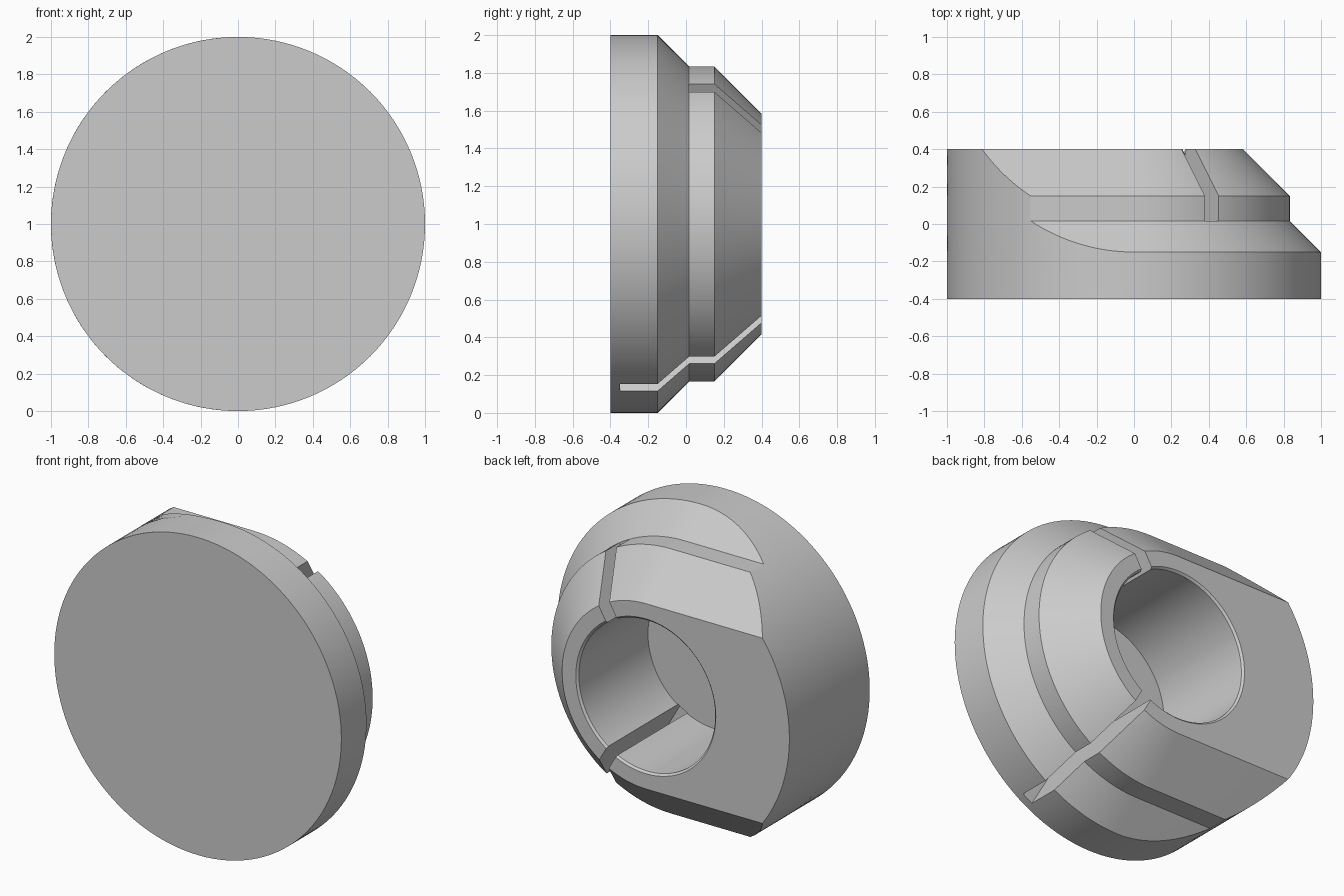
import bpy, bmesh, math
from mathutils import Matrix

cube = bpy.data.objects.get("Cube")
if cube:
    bpy.data.objects.remove(cube)

grey = bpy.data.materials.new("plain_grey")
grey.use_nodes = True
grey.diffuse_color = (0.6, 0.6, 0.6, 1)
grey.node_tree.nodes["Principled BSDF"].inputs["Base Color"].default_value = grey.diffuse_color

SEG = 64


def finish(name, bm):
    bmesh.ops.remove_doubles(bm, verts=bm.verts, dist=1e-5)
    bmesh.ops.recalc_face_normals(bm, faces=bm.faces)
    mesh = bpy.data.meshes.new(name)
    bm.to_mesh(mesh)
    bm.free()
    mesh.materials.append(grey)
    obj = bpy.data.objects.new(name, mesh)
    bpy.context.collection.objects.link(obj)
    return obj


def loft(name, rings):
    """Skin closed rings of equal length and cap both ends."""
    bm = bmesh.new()
    rows = [[bm.verts.new(p) for p in ring] for ring in rings]
    for a, b in zip(rows, rows[1:]):
        for i in range(len(a)):
            j = (i + 1) % len(a)
            bm.faces.new((a[i], a[j], b[j], b[i]))
    bm.faces.new(rows[0])
    bm.faces.new(rows[-1])
    return finish(name, bm)


def body_ring(y, r):
    """Half circle on the left, straight flanks, cut off by the unit circle on the right."""
    phi = math.asin(min(r, 1))
    pts = []
    for i in range(SEG + 1):
        t = math.pi * (i / SEG - 0.5)
        pts.append((r * math.cos(t), y, 1 + r * math.sin(t)))
    for i in range(SEG + 1):
        t = math.pi + phi * (2 * i / SEG - 1)
        pts.append((math.cos(t), y, 1 + math.sin(t)))
    return pts


def circle(y, r):
    n = 2 * SEG
    return [(r * math.cos(math.tau * i / n), y, 1 + r * math.sin(math.tau * i / n)) for i in range(n)]


def taper(y0, r0, r1, steps):
    """45 degree slope, stepped so its edge on the unit circle stays round."""
    p0, p1 = math.asin(r0), math.asin(r1)
    radii = [math.sin(p0 + (p1 - p0) * i / steps) for i in range(steps + 1)]
    return [body_ring(y0 + r0 - r, r) for r in radii]


def slot(name, degrees, width, y0):
    """Radial bar running from the bore outward and out through the back."""
    inner, outer, y1 = 0.47, 1.2, 0.5
    bm = bmesh.new()
    bmesh.ops.create_cube(bm, size=1)
    bmesh.ops.scale(bm, vec=(outer - inner, y1 - y0, width), verts=bm.verts)
    bmesh.ops.translate(bm, vec=((inner + outer) / 2, (y0 + y1) / 2, 0), verts=bm.verts)
    turn = Matrix.Translation((0, 0, 1)) @ Matrix.Rotation(-math.radians(degrees), 4, "Y")
    bmesh.ops.transform(bm, matrix=turn, verts=bm.verts)
    return finish(name, bm)


# Body: flange, slope, collar, slope
collar = 0.8333
body = loft("stepped_body", [body_ring(-0.4, 1)] + taper(-0.15, 1, collar, 16)
            + taper(0.15, collar, collar - 0.25, 12))

# Blind bore with a chamfered mouth, and two radial slots
bore = loft("bore_cutter", [circle(-0.3, 0.475), circle(0.3875, 0.475), circle(0.45, 0.5375)])
cutters = [bore,
           slot("upper_slot_cutter", 60, 0.085, 0.0167),
           slot("lower_slot_cutter", -60, 0.075, -0.35)]

bpy.context.view_layer.objects.active = body
for cutter in cutters:
    mod = body.modifiers.new(cutter.name, "BOOLEAN")
    mod.operation = "DIFFERENCE"
    mod.solver = "EXACT"
    mod.object = cutter
    bpy.ops.object.modifier_apply(modifier=mod.name)
    bpy.data.objects.remove(cutter)

bpy.ops.object.select_all(action="DESELECT")
body.select_set(True)
bpy.ops.object.shade_smooth_by_angle(angle=math.radians(25))
